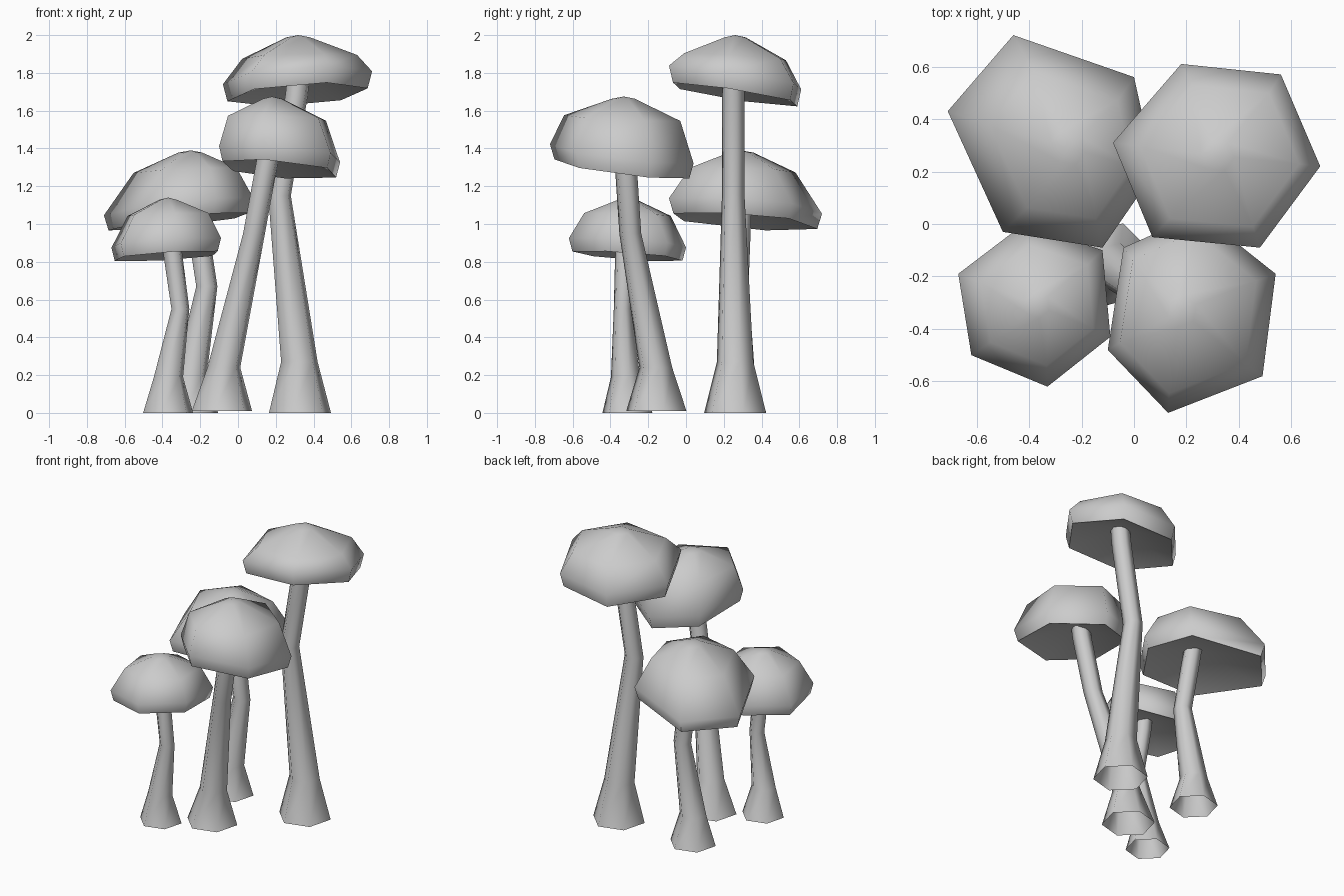
import bpy, math

if "Cube" in bpy.data.objects:
    bpy.data.objects.remove(bpy.data.objects["Cube"])

def loft(name, rings, top_point=None, low_point=None):
    """Skin rings of six points, optionally closed by a peak above and a hollow below."""
    verts = [v for ring in rings for v in ring]
    faces = []
    for k in range(len(rings) - 1):
        for i in range(6):
            j = (i + 1) % 6
            a, b = k * 6, k * 6 + 6
            faces.append((a + i, a + j, b + j, b + i))
    if top_point:
        verts.append(top_point)
        t = (len(rings) - 1) * 6
        faces += [(t + i, t + (i + 1) % 6, len(verts) - 1) for i in range(6)]
    if low_point:
        verts.append(low_point)
        faces += [((i + 1) % 6, i, len(verts) - 1) for i in range(6)]
    me = bpy.data.meshes.new(name)
    me.from_pydata(verts, [], faces)
    ob = bpy.data.objects.new(name, me)
    bpy.context.collection.objects.link(ob)
    bpy.ops.object.select_all(action='DESELECT')
    ob.select_set(True)
    bpy.context.view_layer.objects.active = ob
    bpy.ops.object.shade_smooth_by_angle(angle=math.radians(65))

def stem(name, path):
    """Bent six-sided stem through (x, y, z, radius) stations."""
    rings = []
    for x, y, z, r in path:
        rings.append([(x + r * math.cos(math.radians(15 + 60 * i)),
                       y + r * math.sin(math.radians(15 + 60 * i)), z) for i in range(6)])
    loft(name, rings)

def cap(name, outline, centre, rim_z, tilt, drop, shoulder, peak):
    """Cap: hollowed underside, lower lip, rim, shoulder, small crown and peak."""
    cx, cy = centre
    sx, sy, ss, sz = shoulder
    px, py, pz = peak
    lip, rim, sh, crown = [], [], [], []
    for x, y in outline:
        dx, dy = x - cx, y - cy
        z = rim_z + tilt[0] * dx + tilt[1] * dy
        lip.append((cx + dx * .94, cy + dy * .94, z - drop))
        rim.append((x, y, z))
        sh.append((sx + dx * ss, sy + dy * ss, sz + (z - rim_z) * .3))
        crown.append((px + dx * .16, py + dy * .16, pz - .012))
    loft(name, [lip, rim, sh, crown], (px, py, pz), (cx, cy, rim_z + .03))

# Tallest mushroom, back right
stem("tall_stem", [(.328, .26, 0, .17), (.325, .26, .27, .1), (.22, .25, 1.15, .062),
                   (.31, .25, 1.68, .062), (.325, .25, 1.82, .06)])
cap("tall_cap", [(.71, .22), (.56, .57), (.18, .61), (-.08, .31), (.07, -.05), (.48, -.09)],
    (.32, .26), 1.775, (.07, -.15), .09, (.33, .26, .77, 1.885), (.32, .26, 2.0))

# Second mushroom, front right
stem("middle_stem", [(-.085, -.157, .01, .165), (-.075, -.16, .24, .09), (.085, -.295, .95, .06),
                     (.155, -.32, 1.33, .06), (.165, -.325, 1.42, .058)])
cap("middle_cap", [(.54, -.19), (.25, .04), (-.04, -.09), (-.10, -.48), (.13, -.72), (.49, -.58)],
    (.2, -.33), 1.37, (-.08, -.12), .08, (.19, -.33, .81, 1.56), (.18, -.33, 1.675))

# Wide mushroom, back left
stem("wide_stem", [(-.25, .28, 0, .15), (-.25, .28, .2, .088), (-.165, .275, .67, .058),
                   (-.225, .29, 1.06, .058), (-.24, .3, 1.18, .056)])
cap("wide_cap", [(.08, .20), (0, .56), (-.46, .72), (-.71, .43), (-.50, -.03), (-.12, -.09)],
    (-.3, .3), 1.095, (.1, -.06), .08, (-.27, .29, .69, 1.285), (-.25, .29, 1.39))

# Small mushroom, front left
stem("small_stem", [(-.37, -.31, 0, .137), (-.368, -.32, .19, .08), (-.305, -.335, .55, .049),
                    (-.345, -.325, .84, .052), (-.36, -.325, .97, .05)])
cap("small_cap", [(-.09, -.43), (-.12, -.10), (-.42, 0), (-.67, -.19), (-.62, -.50), (-.33, -.62)],
    (-.38, -.31), .90, (.06, -.07), .07, (-.37, -.31, .74, 1.05), (-.37, -.31, 1.14))
